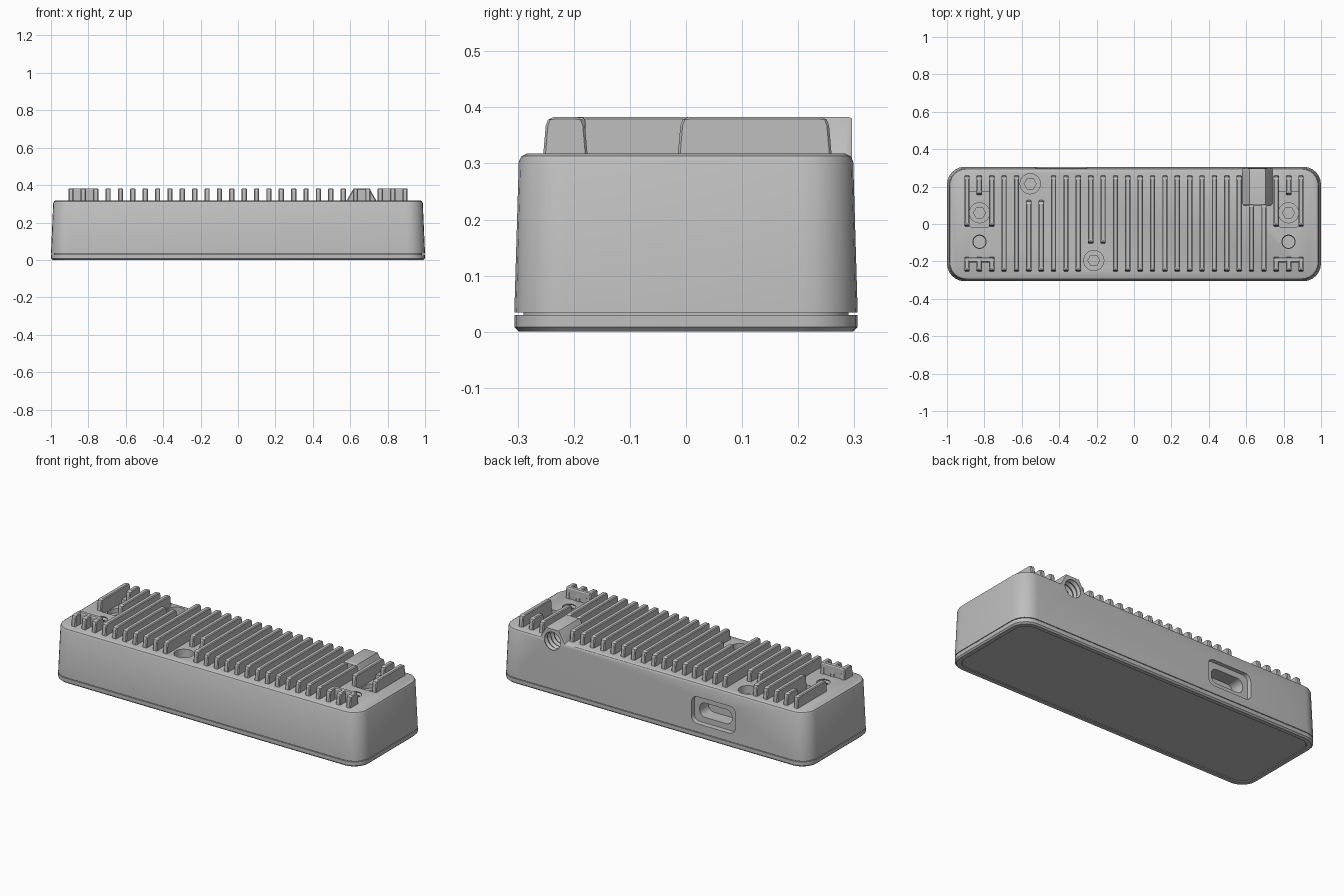
import bpy, bmesh, math

default = bpy.data.objects.get("Cube")
if default:
    bpy.data.objects.remove(default, do_unlink=True)

grey = bpy.data.materials.new("light grey metal")
grey.use_nodes = True
COLOUR = (0.52, 0.52, 0.52, 1)
grey.diffuse_color = COLOUR
grey.node_tree.nodes["Principled BSDF"].inputs["Base Color"].default_value = COLOUR


def rounded(hx, hy, r, seg=6):
    """Rounded rectangle outline."""
    pts = []
    for i, (sx, sy) in enumerate([(1, 1), (-1, 1), (-1, -1), (1, -1)]):
        for k in range(seg + 1):
            a = math.pi / 2 * (i + k / seg)
            pts.append((sx * (hx - r) + r * math.cos(a), sy * (hy - r) + r * math.sin(a)))
    return pts


def circle(r, n=24):
    return [(r * math.cos(2 * math.pi * k / n), r * math.sin(2 * math.pi * k / n)) for k in range(n)]


def loft(name, sections, axis="z", centre=(0, 0)):
    """Closed solid through (outline, distance along axis) sections."""
    bm = bmesh.new()
    rings = []
    for outline, w in sections:
        ring = []
        for u, v in outline:
            u, v = u + centre[0], v + centre[1]
            co = {"z": (u, v, w), "y": (u, w, v), "x": (w, u, v)}[axis]
            ring.append(bm.verts.new(co))
        rings.append(ring)
    for a, b in zip(rings, rings[1:]):
        for i in range(len(a)):
            j = (i + 1) % len(a)
            bm.faces.new((a[i], a[j], b[j], b[i]))
    bm.faces.new(rings[0])
    bm.faces.new(rings[-1])
    bmesh.ops.recalc_face_normals(bm, faces=bm.faces[:])
    mesh = bpy.data.meshes.new(name)
    bm.to_mesh(mesh)
    bm.free()
    mesh.materials.append(grey)
    ob = bpy.data.objects.new(name, mesh)
    bpy.context.collection.objects.link(ob)
    return ob


def activate(ob):
    bpy.ops.object.select_all(action="DESELECT")
    ob.select_set(True)
    bpy.context.view_layer.objects.active = ob


def boolean(target, other, operation="DIFFERENCE", keep=False):
    mod = target.modifiers.new("cut", "BOOLEAN")
    mod.operation = operation
    mod.solver = "EXACT"
    mod.object = other
    activate(target)
    bpy.ops.object.modifier_apply(modifier=mod.name)
    if not keep:
        bpy.data.objects.remove(other, do_unlink=True)


def smooth(ob):
    activate(ob)
    bpy.ops.object.shade_smooth_by_angle(angle=math.radians(30))


def thread_sections(r, start, end, turns, depth):
    """Zigzag wall for a threaded hole."""
    out = [(circle(r), start)]
    step = (end - start) / turns
    for i in range(turns):
        out.append((circle(r - depth), start + step * (i + 0.5)))
        out.append((circle(r), start + step * (i + 1)))
    return out


# Housing with tapered walls and chamfered top edge
TOP = 0.318
housing = loft("housing", [
    (rounded(0.985, 0.29, 0.08), 0.02), (rounded(0.985, 0.29, 0.08), 0.034),
    (rounded(1.0, 0.306, 0.095), 0.034), (rounded(0.988, 0.298, 0.09), 0.304),
    (rounded(0.984, 0.293, 0.086), 0.313), (rounded(0.974, 0.283, 0.078), TOP)])

# Bottom lid with an inset panel
lid = loft("bottom_lid", [
    (rounded(0.965, 0.271, 0.07), 0.004), (rounded(0.968, 0.274, 0.07), 0.0),
    (rounded(0.992, 0.298, 0.09), 0.0), (rounded(1.0, 0.306, 0.095), 0.008),
    (rounded(1.0, 0.306, 0.095), 0.03)])

# Hexagonal side connector boss on the back
BOSS = (0.66, 0.31)
boss = loft("connector_boss", [(circle(0.078, 6), 0.1), (circle(0.084, 6), 0.108),
                               (circle(0.084, 6), 0.289), (circle(0.081, 6), 0.296)],
            "y", BOSS)
boolean(housing, boss, "UNION")
boolean(housing, loft("connector_bore", thread_sections(0.056, 0.32, 0.14, 6, 0.009), "y", BOSS))

# Socket on the back: shallow surround and deep slot
PORT = (-0.39, 0.16)
boolean(housing, loft("port_surround", [(rounded(0.14, 0.075, 0.035), 0.28),
                                        (rounded(0.145, 0.08, 0.04), 0.32)], "y", PORT))
boolean(housing, loft("port_slot", [(rounded(0.105, 0.042, 0.036), 0.2),
                                    (rounded(0.105, 0.042, 0.036), 0.29)], "y", PORT))

# Pockets and screw holes
END_X = 0.826
for s in (-1, 1):
    boolean(housing, loft("end_pocket", [(rounded(0.055, 0.095, 0.01, 2), 0.295),
                                         (rounded(0.055, 0.095, 0.01, 2), 0.35)],
                          "z", (s * END_X, 0.08)))
    boolean(housing, loft("threaded_hole", thread_sections(0.04, 0.335, 0.215, 5, 0.007),
                          "z", (s * END_X, -0.095)))
for x, y in [(-END_X, 0.06), (END_X, 0.06), (-0.555, 0.215), (-0.215, -0.195)]:
    boolean(housing, loft("counterbore", [(circle(0.054), 0.27), (circle(0.054), 0.35)], "z", (x, y)))
    boolean(housing, loft("screw_socket", [(circle(0.032, 6), 0.23), (circle(0.032, 6), 0.29)],
                          "z", (x, y)))
smooth(housing)
smooth(lid)


# Cooling fins
def fin(name, x, y0=-0.255, y1=0.26):
    def outline(e):
        return [(y0 + e, 0.31), (y0 + 0.005 + e, 0.367), (y0 + 0.009 + e, 0.378), (y0 + 0.02 + e, 0.383 - e),
                (y1 - 0.02 - e, 0.383 - e), (y1 - 0.009 - e, 0.378), (y1 - 0.005 - e, 0.367), (y1 - e, 0.31)]
    return loft(name, [(outline(0.004), x - 0.014), (outline(0), x - 0.009),
                       (outline(0), x + 0.009), (outline(0.004), x + 0.014)], "x")


COUNT = 28
PITCH = 2 * 0.893 / (COUNT - 1)
for i in range(COUNT):
    x = -0.893 + PITCH * i
    edge = min(i, COUNT - 1 - i)
    if edge <= 2:
        # End fins are split around the screws
        fin("end_fin_front", x, -0.255, -0.175)
        fin("end_fin_back", x, 0.155 if edge == 1 else -0.015, 0.26)
    elif i in (5, 6):
        fin("fin_short_back", x, y1=0.128)
    elif i in (10, 11):
        fin("fin_short_front", x, y0=-0.105)
    elif i in (23, 24):
        fin("fin_to_boss", x, y1=0.11)
    else:
        fin("fin", x)

# Bars joining the short end fins
for s in (-1, 1):
    loft("end_fin_bar", [(rounded(0.075, 0.013, 0.004, 2), 0.31), (rounded(0.075, 0.013, 0.004, 2), 0.376),
                         (rounded(0.072, 0.009, 0.004, 2), 0.382)], "z", (s * END_X, -0.192))
